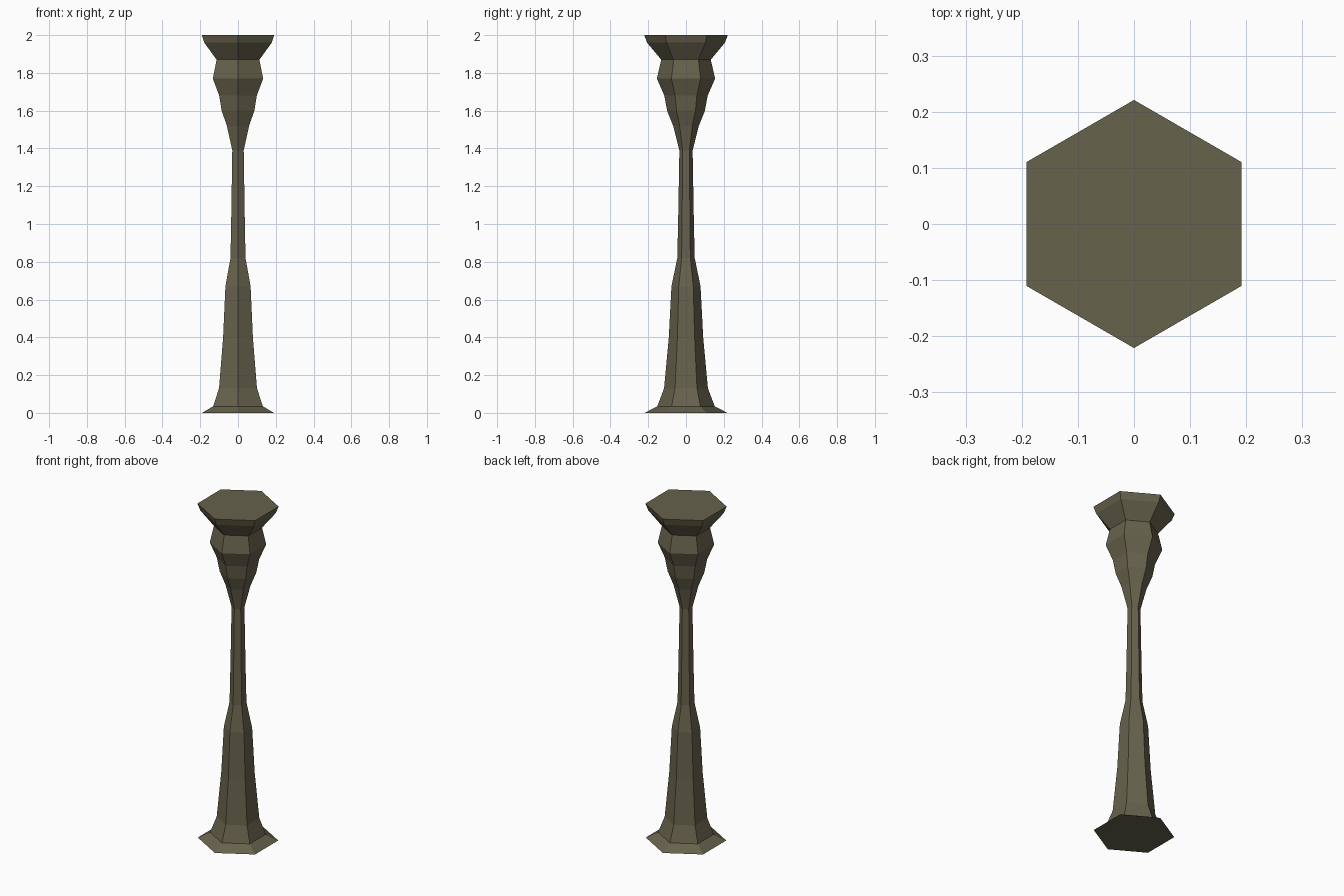
import bpy, bmesh, math

if "Cube" in bpy.data.objects:
    bpy.data.objects.remove(bpy.data.objects["Cube"])

# Weathered stone colour
stone = bpy.data.materials.new("dark_olive_stone")
stone.diffuse_color = (0.135, 0.122, 0.073, 1.0)
stone.use_nodes = True
stone.node_tree.nodes["Principled BSDF"].inputs["Base Color"].default_value = stone.diffuse_color

SIDES = 6
# (radius, height) from the flared foot to the wide cap
PROFILE = [
    (0.219, 0.0), (0.152, 0.035), (0.116, 0.13), (0.091, 0.40),
    (0.077, 0.67), (0.046, 0.82), (0.041, 1.05), (0.035, 1.39),
    (0.068, 1.52), (0.100, 1.60), (0.115, 1.68), (0.154, 1.77),
    (0.131, 1.87), (0.206, 1.96), (0.221, 2.0),
]


def ring(bm, radius, z):
    """Hexagonal ring with corners on the y axis."""
    return [bm.verts.new((radius * math.sin(2 * math.pi * i / SIDES),
                          -radius * math.cos(2 * math.pi * i / SIDES), z))
            for i in range(SIDES)]


# Pillar: stacked hexagonal rings with closed ends
bm = bmesh.new()
rings = [ring(bm, r, z) for r, z in PROFILE]
for low, high in zip(rings, rings[1:]):
    for i in range(SIDES):
        j = (i + 1) % SIDES
        bm.faces.new((low[i], low[j], high[j], high[i]))
bm.faces.new(rings[0][::-1])
bm.faces.new(rings[-1])
bmesh.ops.recalc_face_normals(bm, faces=bm.faces)

mesh = bpy.data.meshes.new("pillar")
bm.to_mesh(mesh)
bm.free()
mesh.materials.append(stone)
pillar = bpy.data.objects.new("pillar", mesh)
bpy.context.collection.objects.link(pillar)
